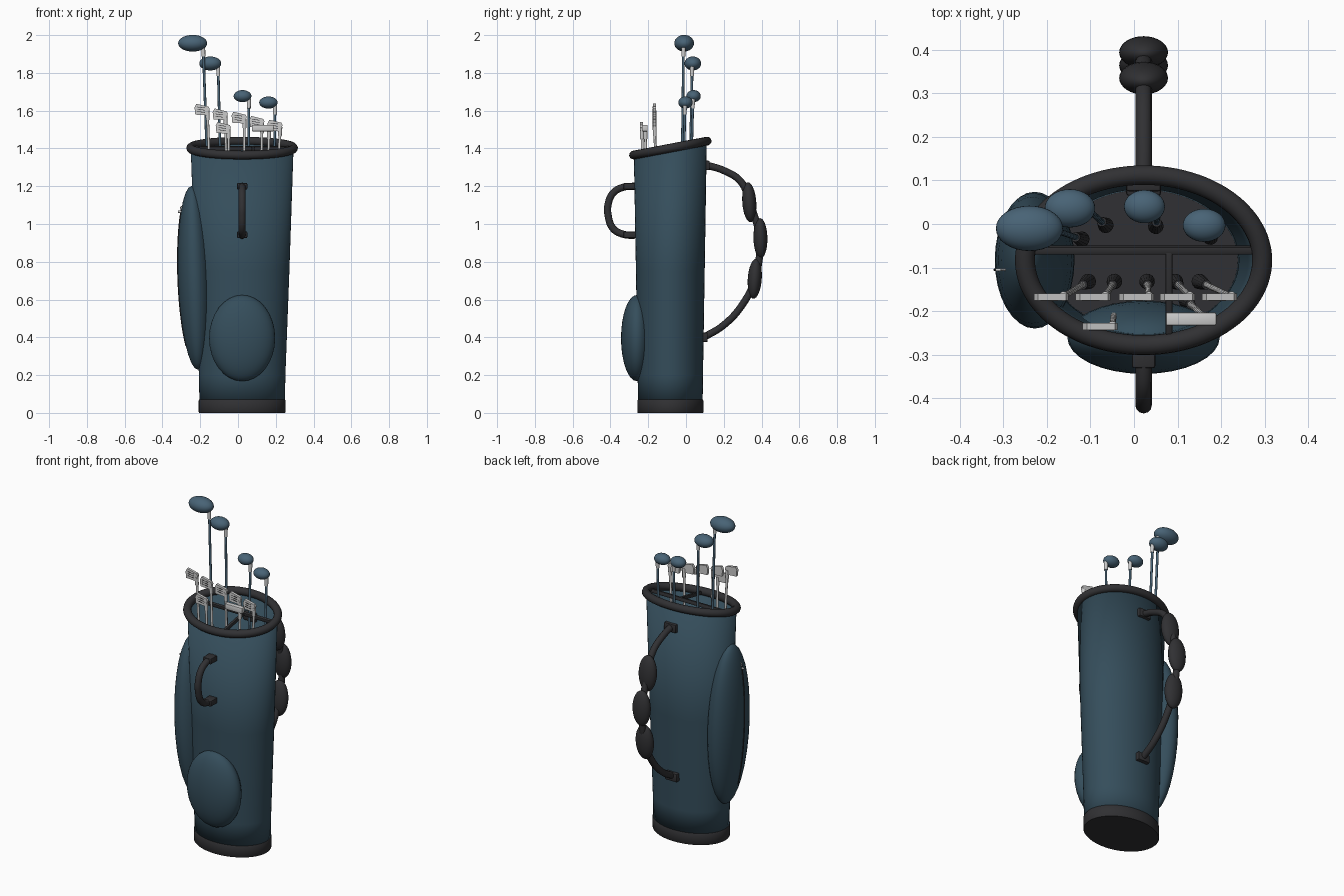
import bpy, bmesh, math
from mathutils import Vector, Matrix

if "Cube" in bpy.data.objects:
    bpy.data.objects.remove(bpy.data.objects["Cube"])

CX, CY = 0.022, -0.083      # axis of the bag
SLOPE = 0.19                # tilt of the mouth


def material(name, rgb):
    m = bpy.data.materials.new(name)
    m.diffuse_color = (*rgb, 1)
    m.use_nodes = True
    m.node_tree.nodes["Principled BSDF"].inputs["Base Color"].default_value = m.diffuse_color
    return m


BLUE = material("navy_fabric", (0.035, 0.075, 0.105))
HEAD = material("blue_paint", (0.065, 0.125, 0.18))
DARK = material("dark_rubber", (0.03, 0.03, 0.033))
STEEL = material("steel", (0.62, 0.62, 0.62))


def finish(ob, name, mat, angle=40):
    ob.name = name
    ob.data.materials.clear()
    ob.data.materials.append(mat)
    bpy.ops.object.select_all(action='DESELECT')
    ob.select_set(True)
    bpy.context.view_layer.objects.active = ob
    bpy.ops.object.shade_smooth_by_angle(angle=math.radians(angle))
    return ob


def from_bmesh(bm, name, mat, angle=40):
    bmesh.ops.recalc_face_normals(bm, faces=bm.faces)
    me = bpy.data.meshes.new(name)
    bm.to_mesh(me)
    bm.free()
    ob = bpy.data.objects.new(name, me)
    bpy.context.collection.objects.link(ob)
    return finish(ob, name, mat, angle)


def ellipsoid(name, loc, half, mat, rot=(0, 0, 0)):
    bpy.ops.mesh.primitive_uv_sphere_add(segments=32, ring_count=16, location=loc, rotation=rot)
    ob = bpy.context.object
    ob.scale = half
    return finish(ob, name, mat)


def box(name, loc, size, mat, bevel=0.0, rot=(0, 0, 0)):
    bm = bmesh.new()
    bmesh.ops.create_cube(bm, size=1, matrix=Matrix.Diagonal((*size, 1)))
    if bevel:
        bmesh.ops.bevel(bm, geom=bm.edges[:], offset=bevel, segments=2, affect='EDGES', profile=0.5)
    ob = from_bmesh(bm, name, mat)
    ob.location, ob.rotation_euler = loc, rot
    return ob


def rod(name, a, b, r1, r2, mat):
    a, b = Vector(a), Vector(b)
    d = b - a
    m = Matrix.Translation((a + b) / 2) @ d.to_track_quat('Z', 'Y').to_matrix().to_4x4()
    bm = bmesh.new()
    bmesh.ops.create_cone(bm, cap_ends=True, segments=14, radius1=r1, radius2=r2, depth=d.length, matrix=m)
    return from_bmesh(bm, name, mat)


def tube(name, pts, radius, mat, cyclic=False, res=6):
    cu = bpy.data.curves.new(name, 'CURVE')
    cu.dimensions = '3D'
    cu.bevel_depth, cu.bevel_resolution, cu.resolution_u = radius, 4, res
    cu.use_fill_caps = True
    sp = cu.splines.new('BEZIER')
    sp.bezier_points.add(len(pts) - 1)
    for p, co in zip(sp.bezier_points, pts):
        p.co = co
        p.handle_left_type = p.handle_right_type = 'AUTO'
    sp.use_cyclic_u = cyclic
    ob = bpy.data.objects.new(name, cu)
    bpy.context.collection.objects.link(ob)
    bpy.ops.object.select_all(action='DESELECT')
    ob.select_set(True)
    bpy.context.view_layer.objects.active = ob
    bpy.ops.object.convert(target='MESH')
    return finish(bpy.context.object, name, mat)


def ellipse(rx, ry, z, n=64, slope=0.0):
    out = []
    for i in range(n):
        t = math.tau * i / n
        y = ry * math.sin(t)
        out.append((CX + rx * math.cos(t), CY + y, z + slope * y))
    return out


def loft(name, rings, mat, cap):
    bm = bmesh.new()
    rows = [[bm.verts.new(p) for p in r] for r in rings]
    n = len(rows[0])
    for lo, hi in zip(rows, rows[1:]):
        for i in range(n):
            bm.faces.new((lo[i], lo[(i + 1) % n], hi[(i + 1) % n], hi[i]))
    if cap:
        bm.faces.new(rows[0])
        bm.faces.new(rows[-1])
    return from_bmesh(bm, name, mat)


# Tapered hollow bag, base, floor and tilted rim
body = loft("bag_body", [ellipse(0.226, 0.171, 0.05), ellipse(0.229, 0.173, 0.2),
                         ellipse(0.25, 0.182, 0.75), ellipse(0.272, 0.193, 1.40, slope=SLOPE)], BLUE, False)
sol = body.modifiers.new("wall", 'SOLIDIFY')
sol.thickness, sol.offset = 0.01, -1
loft("bag_base", [ellipse(0.227, 0.172, 0), ellipse(0.23, 0.175, 0.004), ellipse(0.23, 0.175, 0.066),
                  ellipse(0.227, 0.172, 0.07)], DARK, True)
tube("bag_rim", ellipse(0.272, 0.195, 1.402, 32, SLOPE), 0.023, DARK, True, 3)

# Club dividers across the mouth
tilt = math.atan(SLOPE)
box("divider_cross", (CX, -0.06, 1.40), (0.53, 0.018, 0.022), DARK, 0.004, (tilt, 0, 0))
box("divider_front", (0.08, -0.157, 1.382), (0.016, 0.195, 0.022), DARK, 0.004, (tilt, 0, 0))

# Pockets
ellipsoid("side_pocket", (-0.228, -0.083, 0.715), (0.09, 0.157, 0.487), BLUE, (0, math.radians(-2), 0))
ellipsoid("front_pocket", (CX, -0.26, 0.396), (0.175, 0.084, 0.228), BLUE)

# Zip and pull on the side pocket
zip_pts = []
for i in range(9):
    a = math.radians(-48 + 12 * i)
    x, z = -0.09 * math.cos(a), 0.487 * math.sin(a)
    zip_pts.append((-0.228 + x - 0.035 * z, -0.105, 0.715 + z))
tube("pocket_zip", zip_pts, 0.003, DARK)
bpy.ops.mesh.primitive_torus_add(location=(-0.295, -0.105, 1.085), rotation=(math.pi / 2, 0, 0), major_radius=0.009,
                                 minor_radius=0.0025, major_segments=16, minor_segments=8)
finish(bpy.context.object, "zip_ring", STEEL)
box("zip_pull", (-0.298, -0.105, 1.065), (0.04, 0.006, 0.012), STEEL, 0.002)

# Front carry handle
tube("carry_handle", [(CX, y, z) for y, z in [(-0.27, 1.2), (-0.33, 1.195), (-0.385, 1.165), (-0.413, 1.1),
     (-0.413, 1.05), (-0.385, 0.975), (-0.33, 0.945), (-0.27, 0.94)]], 0.019, DARK)
for z, n in ((1.2, "upper"), (0.943, "lower")):
    box("handle_mount_" + n, (CX, -0.298, z), (0.054, 0.065, 0.034), DARK, 0.005)

# Shoulder strap with pads
tube("shoulder_strap", [(CX, y, z) for y, z in [(0.095, 1.315), (0.2, 1.283), (0.29, 1.225), (0.335, 1.12),
     (0.388, 0.925), (0.365, 0.71), (0.3, 0.575), (0.2, 0.465), (0.085, 0.395)]], 0.019, DARK)
for i, (y, z, r) in enumerate([(0.335, 1.115, 4), (0.394, 0.925, 1), (0.364, 0.71, -4)]):
    ellipsoid(f"strap_pad_{i + 1}", (CX, y, z), (0.056, 0.037, 0.106), DARK, (math.radians(r), 0, 0))
for y, z, n in ((0.1, 1.31, "upper"), (0.09, 0.4, "lower")):
    box("strap_mount_" + n, (CX, y, z), (0.08, 0.05, 0.05), DARK, 0.006)


def shaft(name, top, foot, mat):
    top, foot = Vector(top), Vector(foot)
    rod(name + "_shaft", foot, top, 0.007, 0.007, mat)
    rod(name + "_grip", foot, foot.lerp(top, 0.22), 0.018, 0.011, DARK)
    up = (top - foot).normalized()
    rod(name + "_hosel", top - up * 0.05, top, 0.010, 0.011, STEEL)


# Woods: head centre, half sizes, grip foot
for i, (c, h, foot) in enumerate([
        ((-0.24, -0.01, 1.957), (0.077, 0.052, 0.044), (-0.12, -0.035, 0.12)),
        ((-0.147, 0.036, 1.85), (0.058, 0.044, 0.037), (-0.065, -0.003, 0.12)),
        ((0.024, 0.04, 1.677), (0.047, 0.038, 0.032), (0.05, -0.005, 0.12)),
        ((0.161, -0.003, 1.643), (0.049, 0.038, 0.032), (0.175, -0.03, 0.12))]):
    ellipsoid(f"wood_{i + 1}_head", c, h, HEAD)
    shaft(f"wood_{i + 1}", (c[0] + h[0] * 0.72, c[1] - 0.003, c[2] - h[2] * 0.45), foot, HEAD)

# Irons: extruded blade outline with face grooves
BLADE = [(-0.036, -0.026), (-0.04, 0.012), (-0.03, 0.032), (0.034, 0.016), (0.04, 0.004), (0.03, -0.03)]
for i, (x, y, z, fx, fy) in enumerate([
        (-0.19, -0.167, 1.605, -0.105, -0.132), (-0.094, -0.167, 1.58, -0.045, -0.132),
        (0.006, -0.167, 1.562, 0.03, -0.132), (0.1, -0.167, 1.54, 0.095, -0.132),
        (0.196, -0.167, 1.52, 0.15, -0.132), (-0.078, -0.235, 1.508, -0.045, -0.2)]):
    bm = bmesh.new()
    f = bm.faces.new([bm.verts.new((x + u, y - 0.008, z + v)) for u, v in BLADE])
    ext = bmesh.ops.extrude_face_region(bm, geom=[f])
    bmesh.ops.translate(bm, vec=(0, 0.016, 0), verts=[v for v in ext['geom'] if isinstance(v, bmesh.types.BMVert)])
    from_bmesh(bm, f"iron_{i + 1}_head", STEEL, 25)
    for k in range(3):
        box(f"iron_{i + 1}_groove_{k + 1}", (x - 0.005, y - 0.0082, z - 0.012 + 0.012 * k), (0.04, 0.002, 0.003), DARK,
            rot=(0, math.radians(8), 0))
    shaft(f"iron_{i + 1}", (x + 0.028, y + 0.001, z - 0.005), (fx, fy, 0.12), STEEL)

# Putter
box("putter_head", (0.131, -0.218, 1.508), (0.116, 0.03, 0.034), STEEL, 0.004)
shaft("putter", (0.165, -0.216, 1.5), (0.12, -0.175, 0.12), STEEL)
